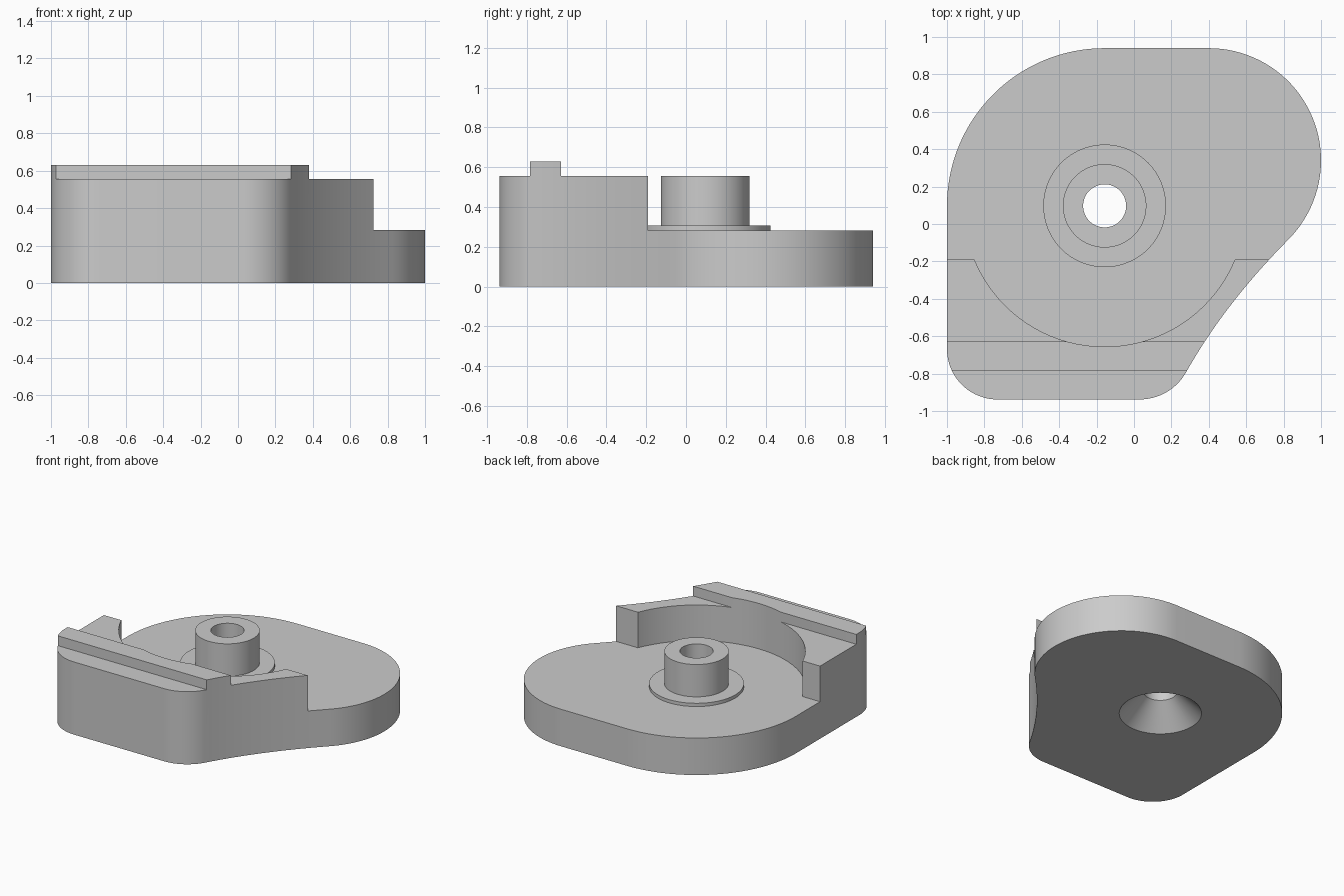
import bpy
import bmesh
from math import cos, sin, radians

cube = bpy.data.objects.get("Cube")
if cube:
    bpy.data.objects.remove(cube)

HUB = (-0.157, 0.097)      # axis of boss, bore and curved recess
FLOOR, WALL, RAIL = 0.283, 0.555, 0.63

grey = bpy.data.materials.new("plain grey")
grey.use_nodes = True
grey.diffuse_color = (0.6, 0.6, 0.6, 1)
grey.node_tree.nodes["Principled BSDF"].inputs["Base Color"].default_value = (0.6, 0.6, 0.6, 1)


def arc(cx, cy, r, start, end, steps):
    angles = [radians(start + (end - start) * i / steps) for i in range(steps + 1)]
    return [(cx + r * cos(a), cy + r * sin(a)) for a in angles]


def bend(p, q, r, steps):
    ts = [i / steps for i in range(1, steps)]
    return [tuple((1 - t) ** 2 * a + 2 * t * (1 - t) * b + t * t * c
                  for a, b, c in zip(p, q, r)) for t in ts]


def loft(name, rings):
    """Closed solid through a stack of (outline, z) rings."""
    bm = bmesh.new()
    loops = [[bm.verts.new((x, y, z)) for x, y in pts] for pts, z in rings]
    for low, high in zip(loops, loops[1:]):
        n = len(low)
        for i in range(n):
            j = (i + 1) % n
            bm.faces.new((low[i], low[j], high[j], high[i]))
    bm.faces.new(loops[0][::-1])
    bm.faces.new(loops[-1])
    bmesh.ops.recalc_face_normals(bm, faces=bm.faces)
    mesh = bpy.data.meshes.new(name)
    bm.to_mesh(mesh)
    bm.free()
    mesh.materials.append(grey)
    obj = bpy.data.objects.new(name, mesh)
    bpy.context.collection.objects.link(obj)
    return obj


def turned(name, profile):
    """Round solid on the hub axis from (radius, z) pairs."""
    return loft(name, [(arc(*HUB, r, 0, 360, 96)[:-1], z) for r, z in profile])


def slab(name, y0, y1, z0):
    return loft(name, [([(-2, y0), (2, y0), (2, y1), (-2, y1)], z) for z in (z0, 1)])


def combine(target, tool, operation):
    mod = target.modifiers.new(tool.name, 'BOOLEAN')
    mod.operation, mod.solver, mod.object = operation, 'EXACT', tool
    bpy.context.view_layer.objects.active = target
    bpy.ops.object.modifier_apply(modifier=mod.name)
    bpy.data.objects.remove(tool)


# Plate outline, counter-clockwise from the back right lobe
lobe = arc(0.4, 0.34, 0.6, -45, 90, 40)
left_sweep = arc(*HUB, 0.843, 90, 180, 40)
left_corner = arc(-0.73, -0.668, 0.27, 180, 270, 20)
right_corner = arc(0.03, -0.653, 0.285, -90, -30, 16)
flank = bend(right_corner[-1], (0.482, -0.43), lobe[0], 20)
outline = lobe + left_sweep + left_corner + right_corner + flank
housing = loft("housing", [(outline, 0), (outline, RAIL)])

# Step down behind the wall, ledges either side of the rail, curved recess
combine(housing, slab("back_step", -0.19, 2, FLOOR), 'DIFFERENCE')
combine(housing, slab("front_ledge", -2, -0.783, WALL), 'DIFFERENCE')
combine(housing, slab("rear_ledge", -0.627, 0, WALL), 'DIFFERENCE')
combine(housing, turned("recess", [(0.753, FLOOR), (0.753, 1)]), 'DIFFERENCE')

# Collar and boss, then the countersunk bore
post = [(0.328, 0.2), (0.328, 0.308), (0.223, 0.308), (0.223, WALL)]
combine(housing, turned("post", post), 'UNION')
bore = [(0.295, -0.01), (0.115, 0.17), (0.115, 1)]
combine(housing, turned("bore", bore), 'DIFFERENCE')

bpy.ops.object.select_all(action='DESELECT')
housing.select_set(True)
bpy.context.view_layer.objects.active = housing
bpy.ops.object.shade_smooth_by_angle(angle=radians(30))
